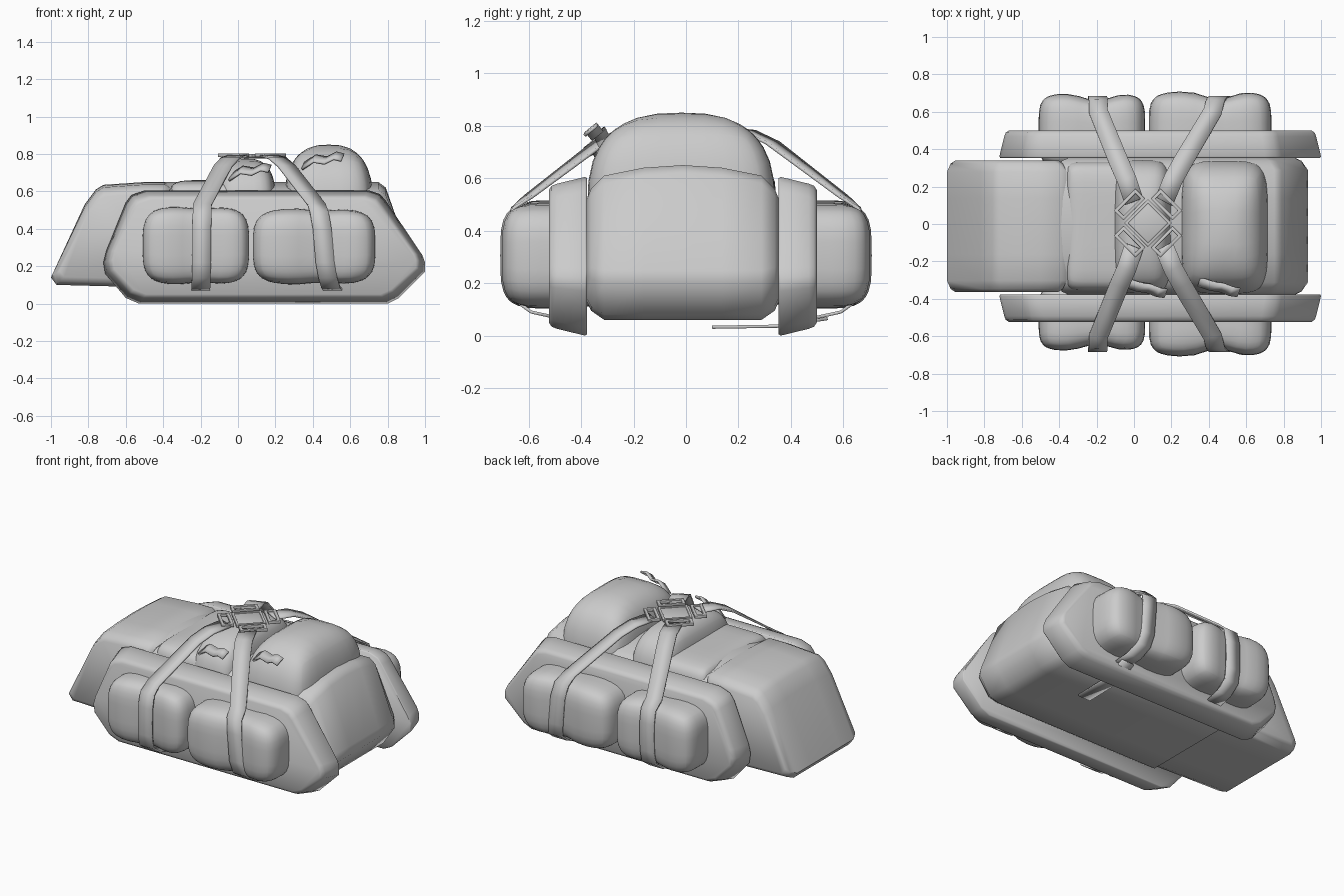
import bpy, bmesh, math
from mathutils import Vector

if "Cube" in bpy.data.objects:
    bpy.data.objects.remove(bpy.data.objects["Cube"], do_unlink=True)

grey = bpy.data.materials.new("plain grey")
grey.use_nodes = True
grey.diffuse_color = (0.6, 0.6, 0.6, 1)
grey.node_tree.nodes["Principled BSDF"].inputs["Base Color"].default_value = (0.6, 0.6, 0.6, 1)


def finish(name, bm, angle=40, bevel=0, solid=0):
    bmesh.ops.recalc_face_normals(bm, faces=bm.faces)
    mesh = bpy.data.meshes.new(name)
    bm.to_mesh(mesh)
    bm.free()
    mesh.materials.append(grey)
    ob = bpy.data.objects.new(name, mesh)
    bpy.context.collection.objects.link(ob)
    if solid:
        mod = ob.modifiers.new("Thickness", "SOLIDIFY")
        mod.thickness, mod.offset = solid, 0
    if bevel:
        mod = ob.modifiers.new("Bevel", "BEVEL")
        mod.width, mod.segments, mod.limit_method = bevel, 2, "ANGLE"
        mod.angle_limit = math.radians(30)
    bpy.ops.object.select_all(action="DESELECT")
    ob.select_set(True)
    bpy.context.view_layer.objects.active = ob
    bpy.ops.object.shade_smooth_by_angle(angle=math.radians(angle))
    return ob


def loft(name, profile, stations, crown=0, angle=40):
    """Repeat an x-z profile along y; each station is (y, inset)."""
    bm = bmesh.new()
    xs, zs = zip(*profile)
    cx, cz = (min(xs) + max(xs)) / 2, (min(zs) + max(zs)) / 2
    hx, hz = max(xs) - cx, max(zs) - cz
    half = max(abs(y) for y, _ in stations)
    rings = []
    for y, inset in stations:
        lift = crown * (1 - (y / half) ** 2)
        rings.append([bm.verts.new((cx + (x - cx) * (1 - inset / hx), y,
                                    cz + (z - cz) * (1 - inset / hz) + (lift if z > cz + hz / 2 else 0)))
                      for x, z in profile])
    n = len(profile)
    for a, b in zip(rings, rings[1:]):
        for i in range(n):
            bm.faces.new((a[i], a[(i + 1) % n], b[(i + 1) % n], b[i]))
    bm.faces.new(rings[0])
    bm.faces.new(rings[-1])
    return finish(name, bm, angle)


def cushion(name, centre, half, plan, rise, pinch=None):
    """Padded block with plan and upright roundness, optionally squeezed by a strap."""
    bm = bmesh.new()
    bmesh.ops.create_cube(bm, size=2)
    bmesh.ops.subdivide_edges(bm, edges=bm.edges, cuts=11, use_grid_fill=True)
    for v in bm.verts:
        p = Vector([math.sin(c * math.pi / 2) for c in v.co])
        flat = (abs(p.x) ** plan + abs(p.y) ** plan) ** (rise / plan)
        p /= (flat + abs(p.z) ** rise) ** (1 / rise)
        p = Vector(a * b for a, b in zip(p, half))
        if pinch is not None:
            g = math.exp(-((p.x + centre[0] - pinch) / 0.1) ** 2)
            p.y *= 1 - 0.2 * g
            p.z *= 1 - 0.06 * g
        v.co = p + Vector(centre)
    return finish(name, bm, 60)


def ribbon(name, path, sides, thick=0.012):
    bm = bmesh.new()
    pairs = [[bm.verts.new(Vector(p) + Vector(d) * s) for s in (-1, 1)] for p, d in zip(path, sides)]
    for a, b in zip(pairs, pairs[1:]):
        bm.faces.new((a[0], a[1], b[1], b[0]))
    return finish(name, bm, 50, solid=thick)


def plate(name, centre, half, turn, rim=0, thick=0.02):
    """Flat buckle part; a rim turns it into an open frame."""
    bm = bmesh.new()
    c, s = math.cos(turn), math.sin(turn)
    f = bm.faces.new([bm.verts.new((centre[0] + c * half[0] * i - s * half[1] * j,
                                    centre[1] + s * half[0] * i + c * half[1] * j, centre[2]))
                      for i, j in ((-1, -1), (1, -1), (1, 1), (-1, 1))])
    if rim:
        f.normal_update()
        bmesh.ops.inset_individual(bm, faces=[f], thickness=rim, use_even_offset=True)
        bmesh.ops.delete(bm, geom=[f], context="FACES_ONLY")
    return finish(name, bm, 40, bevel=0.003, solid=thick)


# Main bag and sloped end bag
body = loft("main_bag",
            [(-0.42, 0.06), (0.78, 0.06), (0.85, 0.08), (0.93, 0.2), (0.92, 0.25), (0.79, 0.56),
             (0.75, 0.59), (-0.42, 0.59)],
            [(-0.366, 0.07), (-0.35, 0.035), (-0.3, 0), (-0.15, 0), (0, 0), (0.15, 0),
             (0.3, 0), (0.35, 0.035), (0.366, 0.07)], crown=0.06, angle=50)
body.location.y = -0.012
tail = loft("end_bag",
            [(-1, 0.14), (-0.97, 0.1), (-0.4, 0.085), (-0.36, 0.3), (-0.36, 0.61), (-0.39, 0.63),
             (-0.5, 0.63), (-0.72, 0.615), (-0.76, 0.59), (-0.82, 0.51)],
            [(-0.352, 0.045), (-0.335, 0.02), (-0.29, 0), (-0.15, 0), (0, 0), (0.15, 0),
             (0.29, 0), (0.335, 0.02), (0.352, 0.045)], crown=0.02, angle=45)
tail.location.y = -0.012

# Padded bundles on top
cushion("top_bundle_large", (0.485, -0.018, 0.5), (0.24, 0.358, 0.35), 4.5, 2.6)
cushion("top_bundle_small", (0.045, -0.015, 0.5), (0.16, 0.358, 0.275), 4.5, 2.8)
cushion("top_flap", (-0.17, -0.012, 0.5), (0.2, 0.345, 0.16), 9, 5)

# Side panels, pouches and straps, front then back
panel = [(-0.72, 0.22), (-0.705, 0.28), (-0.6, 0.54), (-0.57, 0.58), (-0.5, 0.605), (0.7, 0.605),
         (0.76, 0.585), (0.79, 0.55), (0.985, 0.26), (1, 0.22), (1, 0.17), (0.86, 0.03), (0.8, 0),
         (-0.53, 0), (-0.6, 0.03), (-0.71, 0.16)]
drop = [(0.6, 0.53), (0.66, 0.485), (0.678, 0.4), (0.678, 0.22), (0.66, 0.14), (0.59, 0.09), (0.5, 0.07)]
for label, s, inner, small in (("front", -1, 0.377, 0.18), ("back", 1, 0.353, 0.2)):
    loft(label + "_panel", panel,
         [(s * inner, 0.005), (s * (inner + 0.008), 0), (s * (inner + 0.115), 0.026),
          (s * (inner + 0.135), 0.034), (s * (inner + 0.146), 0.05)], angle=60)
    cushion(label + "_pouch_small", (-0.225, s * 0.5, 0.31), (0.285, small, 0.21), 5, 3.9, pinch=-0.2)
    cushion(label + "_pouch_large", (0.407, s * 0.5, 0.305), (0.328, 0.21, 0.205), 5, 3.9, pinch=0.45)
    for side, start, knee, end, foot in (("right", 0.0, -0.08, -0.19, -0.2), ("left", 0.16, 0.26, 0.42, 0.51)):
        path = [(start, s * 0.12, 0.79), ((start + knee) / 2, s * 0.24, 0.778), (knee, s * 0.33, 0.735)]
        path += [(end + (foot - end) * i / 6, s * y, z) for i, (y, z) in enumerate(drop)]
        across = Vector((0.48, s * (start - end), 0)).normalized() * 0.052
        turn = [across] * 3 + [across.lerp(Vector((0.05, 0, 0)), min(1, i / 2 + 0.4)) for i in range(len(drop))]
        ribbon(f"{label}_{side}_strap", path, turn)

# Loose strap end tucked under the bag
ribbon("under_strap", [(0.5, 0.54, 0.065), (0.47, 0.35, 0.036), (0.47, 0.1, 0.032)], [(0.045, 0, 0)] * 3)

# Centre buckle with four frames
hub = Vector((0.075, 0.005, 0.785))
plate("centre_plate", hub, (0.085, 0.085), math.pi / 4, thick=0.016)
plate("centre_rim", hub + Vector((0, 0, 0.006)), (0.09, 0.09), math.pi / 4, rim=0.015, thick=0.018)
for i in range(4):
    a = math.pi / 4 + i * math.pi / 2
    out = Vector((math.cos(a), math.sin(a), 0))
    plate(f"buckle_frame_{i + 1}", hub + out * 0.14 + Vector((0, 0, 0.008)),
          (0.037, 0.082), a, rim=0.018, thick=0.02)

# Loose clips on the front of the bundles
clip = [(-0.1, 0.02, -0.03), (-0.04, 0, 0.01), (0.02, -0.01, 0), (0.07, -0.03, 0.025), (0.11, -0.035, 0.015)]
for name, base in (("small_clip", Vector((0.06, -0.335, 0.705))), ("large_clip", Vector((0.45, -0.33, 0.765)))):
    ribbon(name, [base + Vector(p) for p in clip], [(0.008, 0.022, 0.018)] * len(clip))
